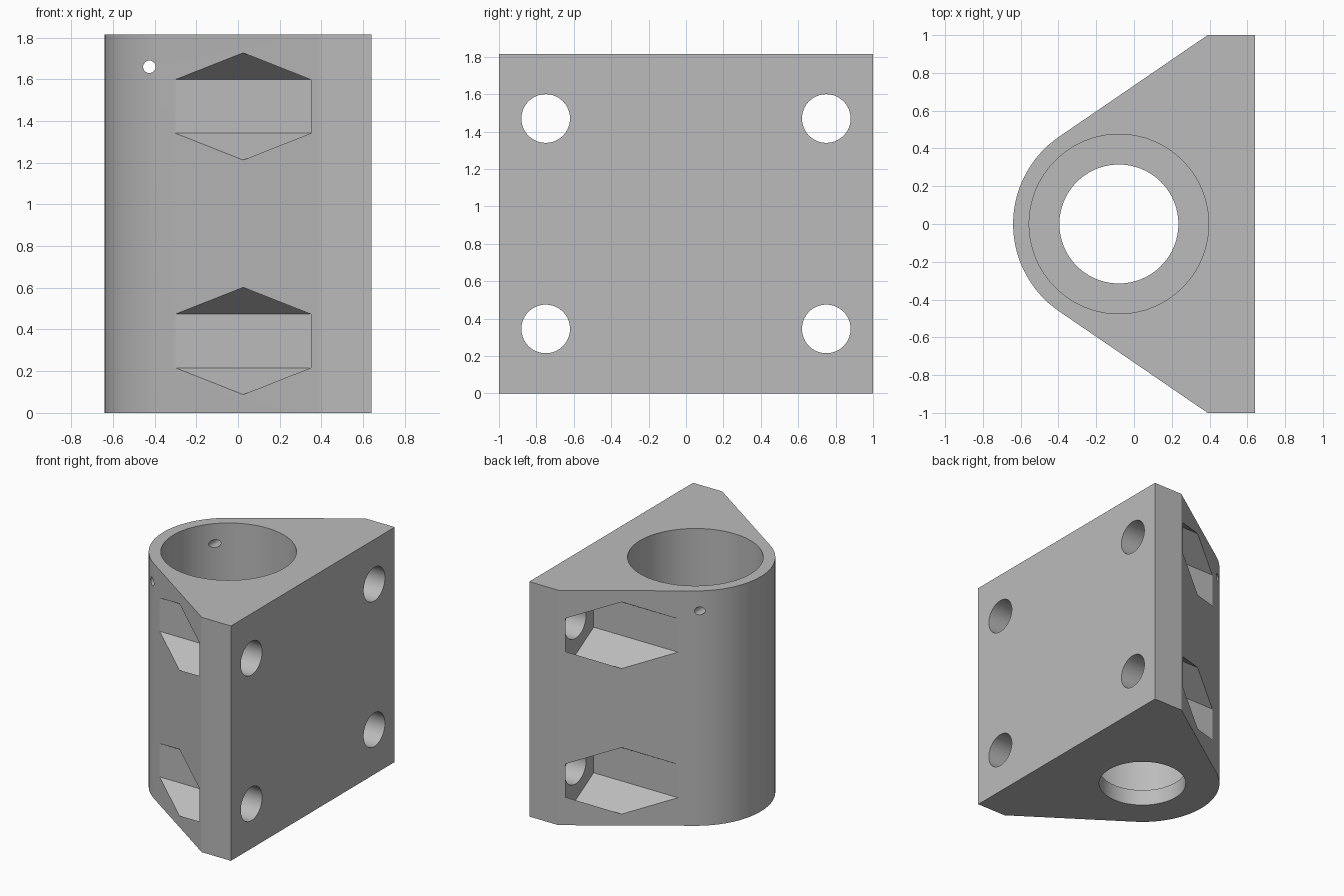
import bpy, bmesh, math
from mathutils import Matrix

cube = bpy.data.objects.get("Cube")
if cube:
    bpy.data.objects.remove(cube, do_unlink=True)

HEIGHT = 1.815
BORE_X = -0.08          # axis of the vertical bore
ROUND_R = 0.56          # radius of the rounded nose
PLATE_X, BACK_X = 0.39, 0.64

grey = bpy.data.materials.new("plain grey")
grey.use_nodes = True
colour = (0.5, 0.5, 0.5, 1)
grey.diffuse_color = colour
grey.node_tree.nodes["Principled BSDF"].inputs["Base Color"].default_value = colour


def make_object(name, bm):
    bmesh.ops.recalc_face_normals(bm, faces=bm.faces)
    mesh = bpy.data.meshes.new(name)
    bm.to_mesh(mesh)
    bm.free()
    mesh.materials.append(grey)
    obj = bpy.data.objects.new(name, mesh)
    bpy.context.collection.objects.link(obj)
    return obj


def prism(name, radius, start, end, axis, sides=96):
    """Round or polygonal bar between two points along the x, y or z axis."""
    mid = [(a + b) / 2 for a, b in zip(start, end)]
    turn = {"x": Matrix.Rotation(math.pi / 2, 4, "Y"),
            "y": Matrix.Rotation(math.pi / 2, 4, "X"),
            "z": Matrix.Identity(4)}[axis]
    bm = bmesh.new()
    bmesh.ops.create_cone(bm, cap_ends=True, segments=sides, radius1=radius,
                          radius2=radius, depth=math.dist(start, end),
                          matrix=Matrix.Translation(mid) @ turn)
    # Put a corner of the hexagon at the top
    if sides == 6 and max(v.co.z for v in bm.verts) - mid[2] < radius * 0.95:
        bmesh.ops.rotate(bm, verts=bm.verts, cent=mid,
                         matrix=Matrix.Rotation(math.pi / 6, 3, "X"))
    return make_object(name, bm)


# Body outline: back plate, tangent flanks and rounded nose
reach = math.hypot(PLATE_X - BORE_X, 1)
tangent = math.atan2(1, PLATE_X - BORE_X) + math.acos(ROUND_R / reach)
outline = [(BACK_X, -1), (BACK_X, 1), (PLATE_X, 1)]
STEPS = 56
for i in range(STEPS + 1):
    a = tangent + (2 * math.pi - 2 * tangent) * i / STEPS
    outline.append((BORE_X + ROUND_R * math.cos(a), ROUND_R * math.sin(a)))
outline.append((PLATE_X, -1))

bm = bmesh.new()
base = bm.faces.new([bm.verts.new((x, y, 0)) for x, y in outline])
top = bmesh.ops.extrude_face_region(bm, geom=[base])["geom"]
bmesh.ops.translate(bm, vec=(0, 0, HEIGHT),
                    verts=[v for v in top if isinstance(v, bmesh.types.BMVert)])
body = make_object("mounting_block", bm)

# Stepped bore and cross pin hole
cutters = [
    prism("bore_cutter", 0.475, (BORE_X, 0, 0.125), (BORE_X, 0, 2), "z", 128),
    prism("floor_hole_cutter", 0.315, (BORE_X, 0, -0.2), (BORE_X, 0, 0.3), "z"),
    prism("pin_hole_cutter", 0.03, (-0.425, -1, 1.66), (-0.425, 1, 1.66), "y", 32),
]
# Bolt holes with hexagonal nut pockets
for y in (-0.75, 0.75):
    for z in (0.345, 1.47):
        cutters.append(prism("bolt_hole_cutter", 0.13, (0.2, y, z), (0.9, y, z), "x", 64))
        cutters.append(prism("nut_pocket_cutter", 0.257, (-0.9, y, z), (0.42, y, z), "x", 6))

bpy.context.view_layer.objects.active = body
for cutter in cutters:
    cutter.hide_render = True
    mod = body.modifiers.new("cut", "BOOLEAN")
    mod.operation = "DIFFERENCE"
    mod.solver = "EXACT"
    mod.object = cutter
    bpy.ops.object.modifier_apply(modifier=mod.name)
    bpy.data.objects.remove(cutter, do_unlink=True)

bpy.ops.object.select_all(action="DESELECT")
body.select_set(True)
bpy.ops.object.shade_smooth_by_angle(angle=math.radians(25))
